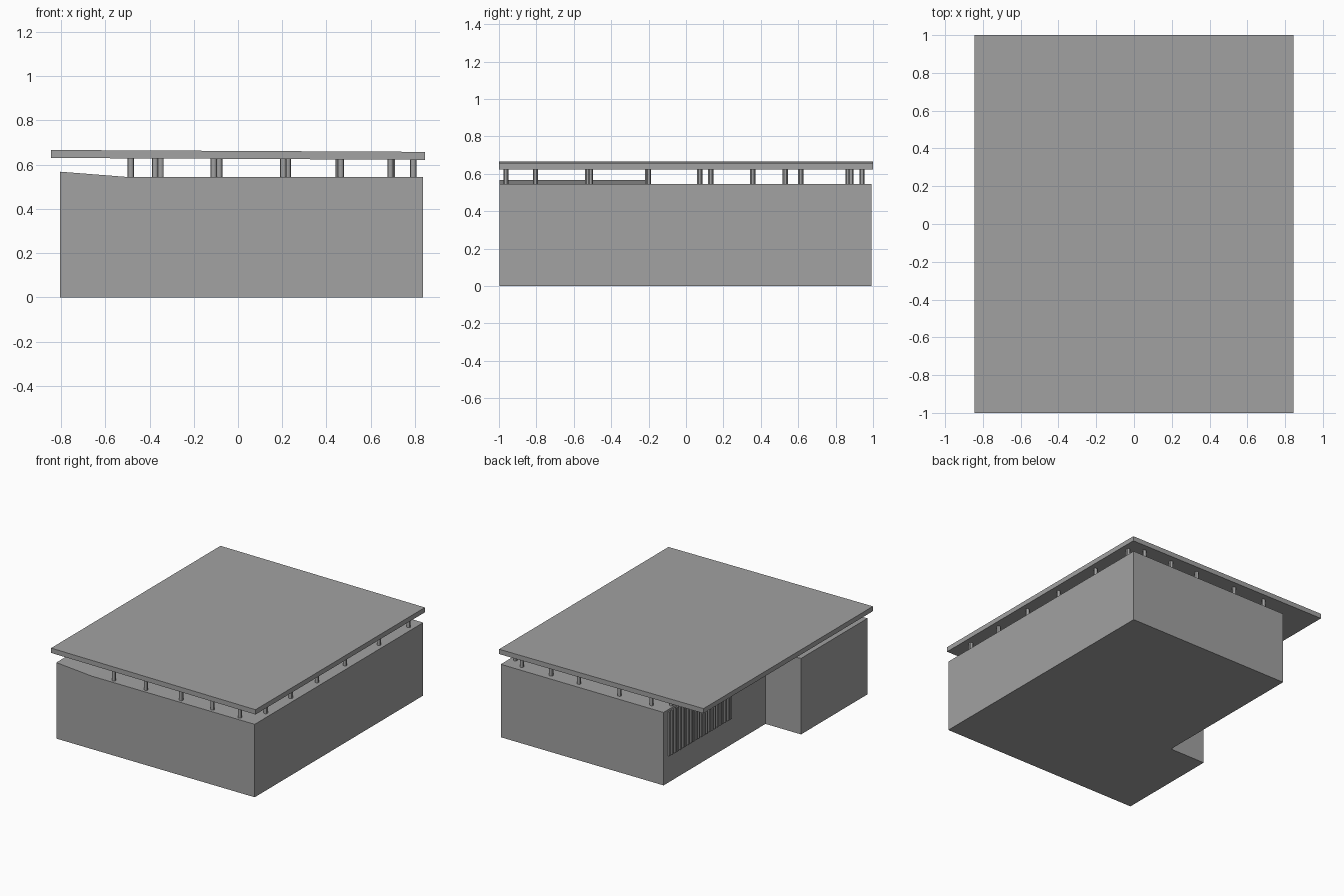
import bpy, bmesh

cube = bpy.data.objects.get("Cube")
if cube:
    bpy.data.objects.remove(cube, do_unlink=True)

# One plain grey for everything
grey = bpy.data.materials.new("plain grey")
grey.use_nodes = True
colour = (0.36, 0.36, 0.36, 1)
grey.diffuse_color = colour
grey.node_tree.nodes["Principled BSDF"].inputs["Base Color"].default_value = colour


def finish(name, bm):
    bmesh.ops.recalc_face_normals(bm, faces=bm.faces)
    mesh = bpy.data.meshes.new(name)
    bm.to_mesh(mesh)
    bm.free()
    mesh.materials.append(grey)
    obj = bpy.data.objects.new(name, mesh)
    bpy.context.collection.objects.link(obj)
    return obj


def add_box(bm, low, high):
    verts = bmesh.ops.create_cube(bm, size=1)["verts"]
    for v in verts:
        for i in range(3):
            v.co[i] = low[i] + (v.co[i] + 0.5) * (high[i] - low[i])
    return verts


WALL_X, LEFT, RIGHT = -0.51, -0.804, 0.836
FRONT, BACK, STEP_Y = -0.997, 0.993, -0.21
TOP = 0.545

# L-shaped building body, its side wing rising gently to the outer edge
bm = bmesh.new()
outline = [(LEFT, FRONT), (WALL_X, FRONT), (RIGHT, FRONT), (RIGHT, BACK),
           (WALL_X, BACK), (WALL_X, STEP_Y), (LEFT, STEP_Y)]
base = [bm.verts.new((x, y, 0)) for x, y in outline]
roofline = [bm.verts.new((x, y, 0.568 if x == LEFT else TOP)) for x, y in outline]
bm.faces.new(base)
for i in range(len(base)):
    j = (i + 1) % len(base)
    bm.faces.new((base[i], base[j], roofline[j], roofline[i]))
bm.faces.new([roofline[i] for i in (1, 2, 3, 4, 5)])
bm.faces.new([roofline[i] for i in (0, 1, 5, 6)])
finish("building_body", bm)

# Slightly tilted roof slab
bm = bmesh.new()
for v in add_box(bm, (-0.845, -1, 0.626), (0.845, 1, 0.662)):
    v.co.z -= 0.005 * v.co.x
finish("roof_slab", bm)

# Vertical louvre slats on the recessed side wall
bm = bmesh.new()
slats = 24
for i in range(slats):
    y = 0.21 + 0.72 * i / (slats - 1)
    add_box(bm, (WALL_X - 0.012, y - 0.008, 0.2), (WALL_X + 0.005, y + 0.008, 0.53))
finish("wall_slats", bm)

# Slim round columns carrying the roof, one row per edge
rows = {
    "front_column": [(x, -0.963) for x in (-0.35, -0.085, 0.205, 0.465, 0.69)],
    "back_column": [(x, 0.941) for x in (-0.375, -0.11, 0.225, 0.455, 0.697)],
    "left_column": [(0.793, y) for y in (-0.805, -0.51, -0.2, 0.132, 0.531, 0.882)],
    "right_column": [(-0.485, y) for y in (-0.805, -0.525, -0.205, 0.073, 0.357, 0.614, 0.866)],
}
for name, spots in rows.items():
    for x, y in spots:
        bm = bmesh.new()
        bmesh.ops.create_cone(bm, cap_ends=True, segments=12, radius1=0.014,
                              radius2=0.014, depth=0.09)
        column = finish(name, bm)
        column.location = (x, y, TOP + 0.042)
        bpy.ops.object.select_all(action="DESELECT")
        column.select_set(True)
        bpy.context.view_layer.objects.active = column
        bpy.ops.object.shade_smooth_by_angle()
